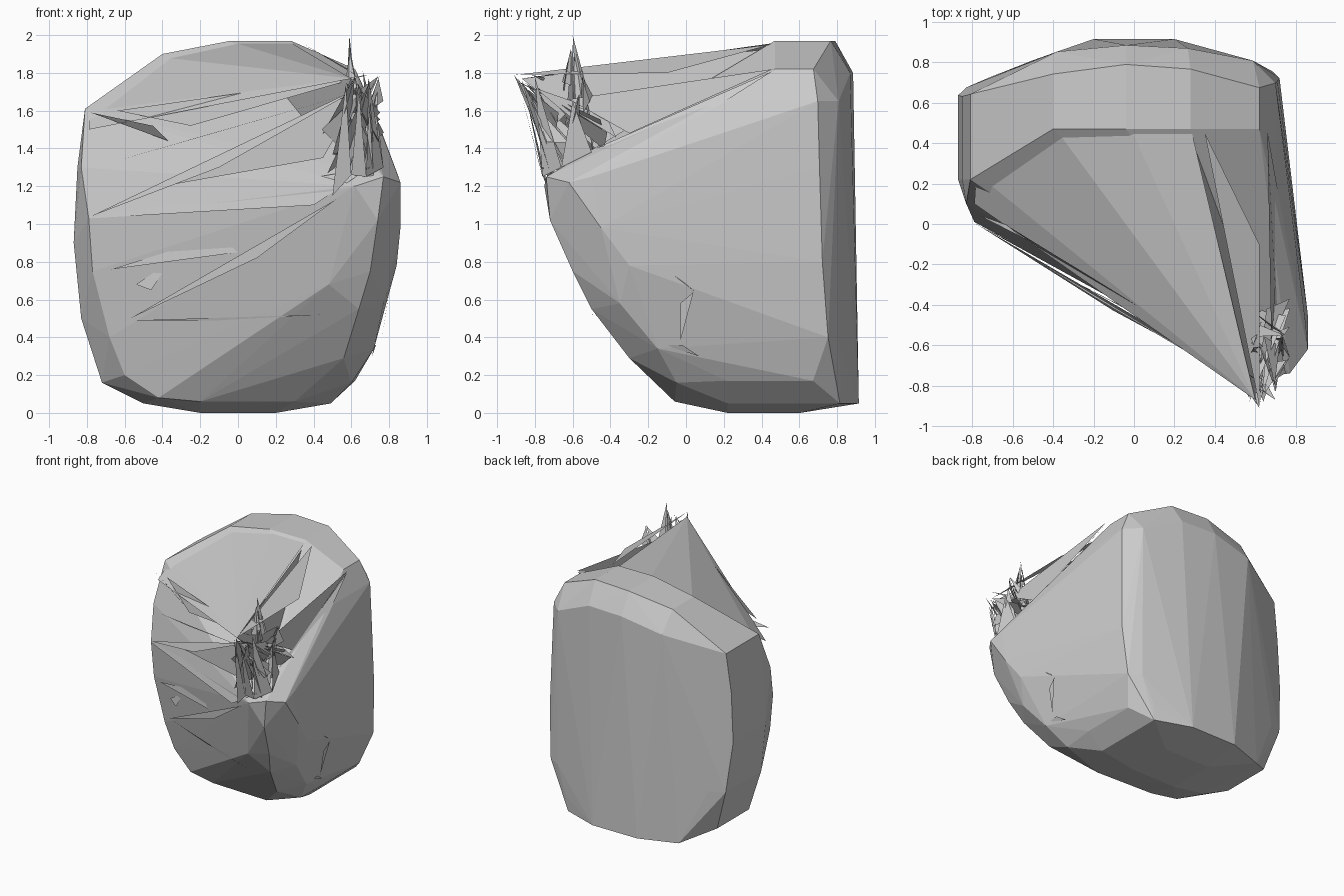
import bpy, bmesh, random
from mathutils import Vector

random.seed(4)

def make_object(name, bm):
    me = bpy.data.meshes.new(name)
    bm.to_mesh(me)
    bm.free()
    ob = bpy.data.objects.new(name, me)
    bpy.context.collection.objects.link(ob)
    return ob

def sheets(name, tris):
    bm = bmesh.new()
    for t in tris:
        bm.faces.new([bm.verts.new(p) for p in t])
    return make_object(name, bm)

# Faceted body: outline of the slab (x, z), rounded back, left rim and right bulge
outline = [(-.2, .0), (.2, .0), (.49, .05), (.62, .17), (.69, .4), (.72, .8),
           (.71, 1.3), (.70, 1.65), (.62, 1.82), (.28, 1.97), (-.04, 1.97), (-.4, 1.9),
           (-.81, 1.61), (-.85, 1.3), (-.87, .9), (-.83, .5), (-.72, .16), (-.5, .05)]
pts = []
for x, z in outline:
    back = .93 - .04 * z - .34 * x * x
    if z > 1.7:                                   # top edge, then a bevel down the back
        pts += [(x, .79 - .3 * x * x, z), (x * .95, .885 - .2 * x * x, z - .17)]
    elif z < .1:                                  # flat base with a small upturned back edge
        pts += [(x, .62 - .4 * x * x, z), (x, .935 - .5 * x * x, .05)]
    elif z < .2:
        pts += [(x, back - .12, z), (x * .8, back + .03, z)]
    else:
        pts += [(x, back, z), (x * .86, back + .05, z)]
    pts.append((x, .47 if z > 1.7 else .22, z))
left_rim = [(-.8, .25, 1.6), (-.83, .1, 1.3), (-.79, .01, 1.03), (-.77, .02, .75),
            (-.68, .03, .40), (-.60, .04, .2), (-.42, -.01, .08), (-.2, -.04, .06),
            (0, -.06, .12), (.3, -.06, .06)]
bulge = [(.77, -.74, 1.25), (.86, -.62, 1.22), (.62, -.75, 1.2), (.85, -.5, 1.25),
         (.86, -.45, .98), (.74, -.72, 1.02), (.55, -.67, 1.0), (.84, -.3, .78),
         (.70, -.60, .75), (.48, -.56, .68), (.64, -.50, .55), (.77, -.35, .58),
         (.46, -.34, .38), (.56, -.30, .29), (.72, -.15, .34), (.60, -.05, .16),
         (.76, -.42, 1.36), (.66, -.45, 1.38)]
bm = bmesh.new()
for p in pts + left_rim + bulge:
    bm.verts.new(p)
bmesh.ops.convex_hull(bm, input=bm.verts)
loose = [v for v in bm.verts if not v.link_faces]
bmesh.ops.delete(bm, geom=loose, context='VERTS')
make_object("faceted_body", bm)

# Thin roof stretched from the slab's top edge to the peak, with hanging pleats
peak = (.60, -.87, 1.77)
edge = [(-.78, .25, 1.6), (-.38, .46, 1.88), (-.02, .48, 1.96), (.28, .48, 1.96)]
sheets("roof_sheet", [(peak, a, b) for a, b in zip(edge, edge[1:])])
sheets("roof_pleats", [
    (peak, (-.79, .1, 1.5), (-.78, .25, 1.6)),
    (peak, (.02, .46, 1.93), (.45, -.40, 1.42)),
    (peak, (.28, .46, 1.93), (.60, -.42, 1.42))])

# Long shards running across the front from the left rim to the bulge
shards = [
    ((-.64, .0, 1.60), (.69, -.82, 1.79), (-.25, -.27, 1.52)),
    ((-.78, .05, 1.59), (-.37, -.10, 1.44), (-.45, -.12, 1.52)),
    ((-.66, -.07, 1.33), (.63, -.85, 1.70), (-.2, -.36, 1.46)),
    ((-.78, .00, 1.04), (.68, -.85, 1.74), (-.1, -.43, 1.30)),
    ((-.40, -.23, 1.20), (.66, -.78, 1.72), (.45, -.68, 1.35)),
    ((-.78, .00, 1.03), (.70, -.76, 1.30), (.40, -.65, 1.10)),
    ((-.57, -.08, .50), (.52, -.70, 1.13), (.10, -.46, .82)),
    ((-.67, -.05, .76), (.0, -.39, .85), (-.1, -.33, .94)),
    ((-.55, -.07, .49), (.44, -.50, .52), (-.1, -.26, .49)),
]
sheets("front_shards", shards)

# Shards from the peak back along the upper right side
side = [((.68, -.62, 1.66), (.66, .46, 1.82), (.70, -.30, 1.48)),
        ((.70, -.48, 1.40), (.66, .46, 1.81), (.74, .00, 1.52)),
        ((.74, -.42, 1.24), (.75, .23, 1.43), (.76, -.30, 1.34)),
        ((.62, -.90, 1.79), (.35, .45, 1.95), (.62, -.10, 1.80))]
sheets("side_shards", side)

# Tangled cluster of small spikes at the peak, with one tall tip
tips = [(.62, -.91, 1.79), (.57, -.88, 1.75), (.70, -.87, 1.76), (.59, -.60, 2.0), (.75, -.55, 1.79)]
bm = bmesh.new()
for i in range(36):
    tip = Vector(tips[i % 5])
    base = Vector((random.uniform(.48, .74), random.uniform(-.72, -.38), random.uniform(1.22, 1.62)))
    if i % 5 == 3:
        base = Vector((.6, random.uniform(-.65, -.5), random.uniform(1.5, 1.75)))
    if i >= 5:
        tip = tip.lerp(base, random.uniform(0, .4))
    s = .035 if i % 5 == 3 else .06
    w = Vector([random.uniform(-s, s) for _ in range(3)])
    bm.faces.new([bm.verts.new(p) for p in (tip, base + w, base - w)])
make_object("peak_spikes", bm)

# Crumpled wall between the bulge and the peak
wall = [(.50, -.72, 1.15), (.60, -.76, 1.26), (.68, -.76, 1.25), (.77, -.66, 1.3), (.72, -.5, 1.38)]
top = [(.57, -.86, 1.74), (.64, -.88, 1.72), (.69, -.8, 1.78), (.73, -.6, 1.65)]
sheets("peak_wall", [(wall[i], wall[i + 1], top[i]) for i in range(4)])

# Small loose flakes on the lower right side and front
flakes = [((.81, -.08, .74), (.80, .05, .64), (.80, -.01, .69)),
          ((.80, .04, .64), (.76, -.03, .38), (.79, -.03, .58)),
          ((.72, -.12, .36), (.71, .07, .30), (.73, -.02, .36)),
          ((-.54, -.10, .68), (-.36, -.18, .80), (-.46, -.14, .65)),
          ((-.38, .42, 1.78), (-.25, .42, 1.84), (-.30, .38, 1.79))]
sheets("loose_flakes", flakes)
